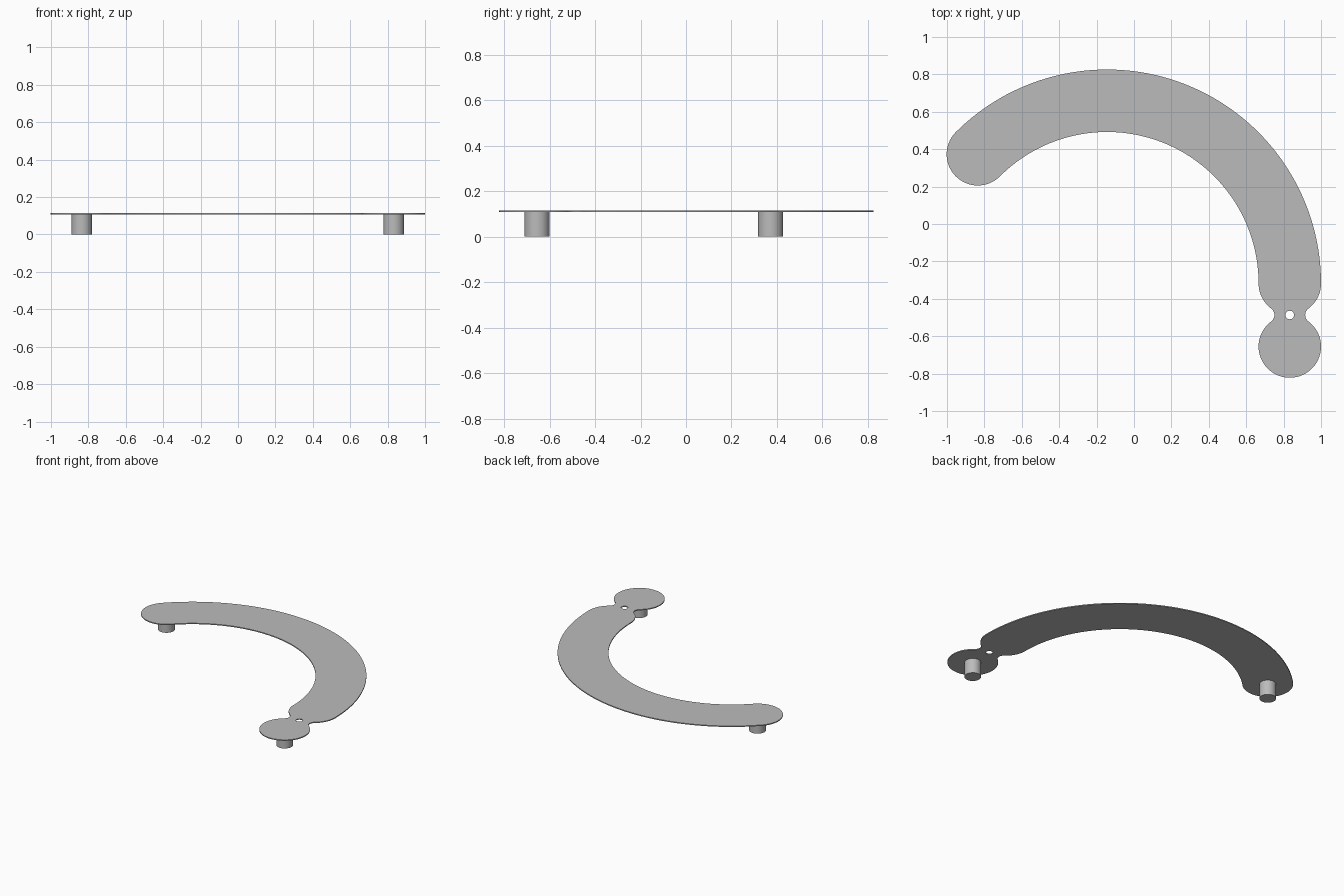
import bpy
import bmesh
from math import cos, sin, radians, atan2, degrees, hypot
from mathutils import Vector

cube = bpy.data.objects.get("Cube")
if cube:
    bpy.data.objects.remove(cube, do_unlink=True)

# Main dimensions
PAD = 0.167                       # rounded end radius, half the band width
BAND = 0.977                      # centre line radius of the curved band
CENTRE = Vector((-0.144, -0.318))
FAR_END = CENTRE + BAND * Vector((cos(radians(135)), sin(radians(135))))
NEAR_END = CENTRE + Vector((BAND, 0))
DISC = NEAR_END - Vector((0, 2 * PAD + 0.003))
NECK = (NEAR_END + DISC) / 2
FILLET = 0.043                    # concave radius at the neck
PLATE_BOTTOM, PLATE_TOP = 0.108, 0.115

grey = bpy.data.materials.new("light grey")
grey.use_nodes = True
grey.diffuse_color = (0.5, 0.5, 0.5, 1)
grey.node_tree.nodes["Principled BSDF"].inputs["Base Color"].default_value = (0.5, 0.5, 0.5, 1)


def arc(centre, radius, start, end, steps):
    """Points along an arc, angles in degrees."""
    angles = [radians(start + (end - start) * i / steps) for i in range(steps + 1)]
    return [centre + radius * Vector((cos(a), sin(a))) for a in angles]


def finish(bm, name):
    bmesh.ops.recalc_face_normals(bm, faces=bm.faces)
    mesh = bpy.data.meshes.new(name)
    bm.to_mesh(mesh)
    bm.free()
    obj = bpy.data.objects.new(name, mesh)
    bpy.context.collection.objects.link(obj)
    mesh.materials.append(grey)
    bpy.ops.object.select_all(action="DESELECT")
    obj.select_set(True)
    bpy.context.view_layer.objects.active = obj
    bpy.ops.object.shade_smooth_by_angle(angle=radians(35))
    return obj


# Curved plate: band, rounded ends, necked disc and a small hole
half = (NEAR_END.y - DISC.y) / 2
reach = (2 * PAD + 2 * FILLET) / 2
offset = Vector(((reach ** 2 - half ** 2) ** 0.5, 0))
tilt = degrees(atan2(half, offset.x))
outline = (
    arc(CENTRE, BAND + PAD, 135, 0, 72)
    + arc(NEAR_END, PAD, 0, -tilt, 12)
    + arc(NECK + offset, FILLET, 180 - tilt, 180 + tilt, 12)
    + arc(DISC, PAD, tilt, -180 - tilt, 48)
    + arc(NECK - offset, FILLET, -tilt, tilt, 12)
    + arc(NEAR_END, PAD, 180 + tilt, 180, 12)
    + arc(CENTRE, BAND - PAD, 0, 135, 72)
    + arc(FAR_END, PAD, 315, 135, 32)
)
hole = arc(NECK, 0.023, 0, 360, 24)

bm = bmesh.new()
for loop in (outline, hole):
    points = [p for i, p in enumerate(loop) if (p - loop[i - 1]).length > 1e-4]
    verts = [bm.verts.new((p.x, p.y, PLATE_BOTTOM)) for p in points]
    for i, v in enumerate(verts):
        bm.edges.new((verts[i - 1], v))
bmesh.ops.triangle_fill(bm, use_beauty=True, edges=bm.edges[:])
lifted = bmesh.ops.extrude_face_region(bm, geom=bm.faces[:], use_keep_orig=True)["geom"]
bmesh.ops.translate(bm, vec=(0, 0, PLATE_TOP - PLATE_BOTTOM),
                    verts=[g for g in lifted if isinstance(g, bmesh.types.BMVert)])
finish(bm, "curved_plate")

# Round feet under both ends
for name, spot in (("left_foot", DISC), ("right_foot", FAR_END)):
    bm = bmesh.new()
    bmesh.ops.create_cone(bm, cap_ends=True, segments=40, radius1=0.055,
                          radius2=0.055, depth=PLATE_BOTTOM)
    obj = finish(bm, name)
    obj.location = (spot.x, spot.y, PLATE_BOTTOM / 2)
